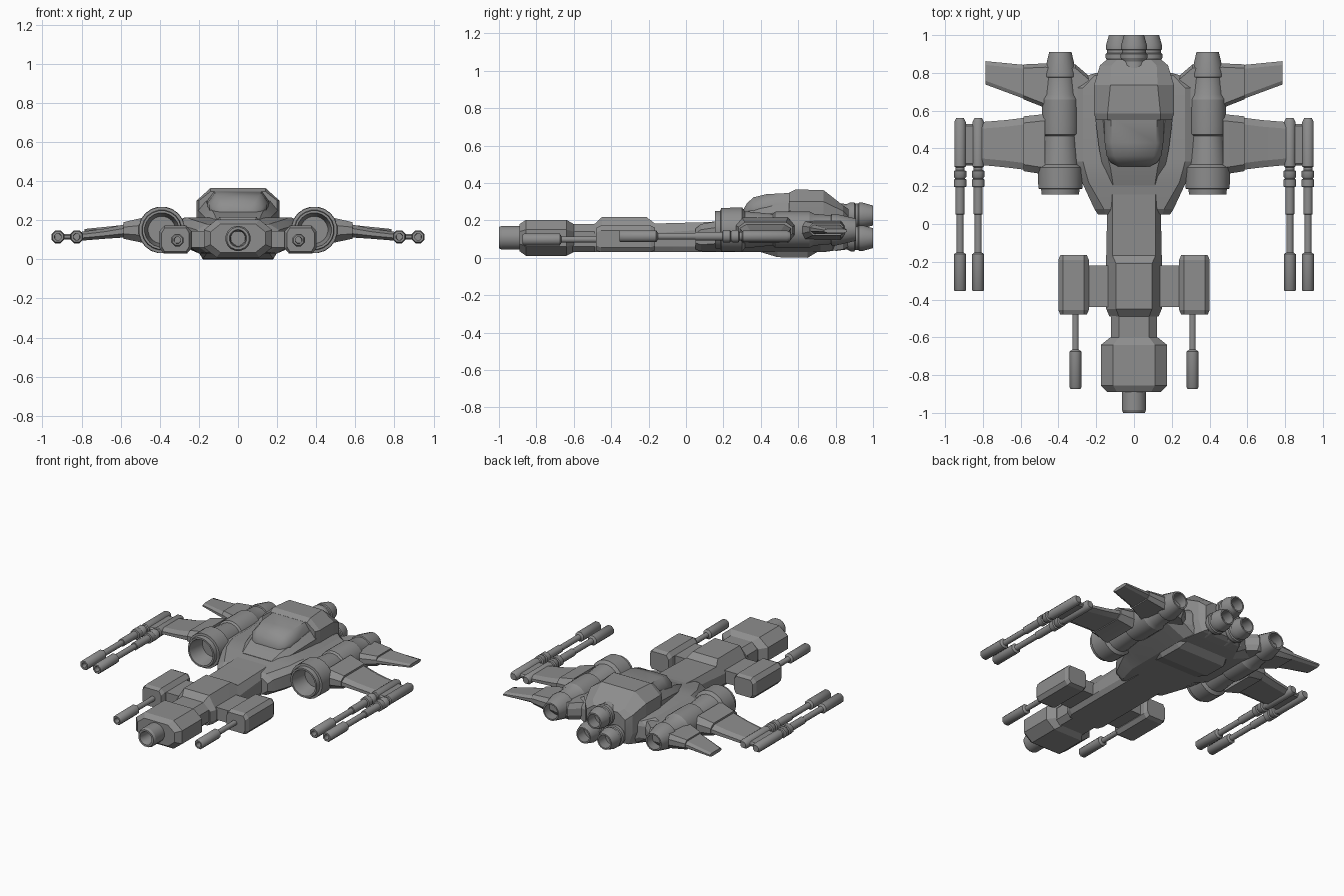
import bpy, bmesh, math

grey = bpy.data.materials.new("dark_grey")
grey.diffuse_color = (.27, .27, .27, 1)


def build(name, rings, mirror=False, angle=30, cap=True):
    """Skin a list of closed rings into one mesh object."""
    bm = bmesh.new()
    vs = [[bm.verts.new(p) for p in r] for r in rings]
    n = len(rings[0])
    for a, b in zip(vs, vs[1:]):
        for i in range(n):
            j = (i + 1) % n
            bm.faces.new((a[i], a[j], b[j], b[i]))
    if cap:
        bm.faces.new(vs[0])
        bm.faces.new(vs[-1])
    bmesh.ops.remove_doubles(bm, verts=bm.verts, dist=1e-5)
    bmesh.ops.recalc_face_normals(bm, faces=bm.faces)
    me = bpy.data.meshes.new(name)
    bm.to_mesh(me)
    bm.free()
    for p in me.polygons:
        p.use_smooth = True
    me.set_sharp_from_angle(angle=math.radians(angle))
    me.materials.append(grey)
    ob = bpy.data.objects.new(name, me)
    bpy.context.collection.objects.link(ob)
    if mirror:
        ob.modifiers.new("mirror", "MIRROR")
    return ob


def lathe(name, x, z, profile, sides=16, mirror=False):
    """Revolve (y, radius) pairs around a line parallel to y."""
    rings = []
    for y, r in profile:
        r = max(r, 1e-7)
        rings.append([(x + r * math.cos((i + .5) * math.tau / sides), y,
                       z + r * math.sin((i + .5) * math.tau / sides)) for i in range(sides)])
    return build(name, rings, mirror, 24 if sides > 10 else 50, cap=False)


def hull(name, sections, cx=0, mirror=False, angle=15):
    """Eight-sided sections: y, bottom/mid/top half widths, bottom/low/high/top z."""
    rings = []
    for y, wb, wm, wt, z0, z1, z2, z3 in sections:
        half = [(wb, z0), (wm, z1), (wm, z2), (wt, z3)]
        rings.append([(cx + w, y, z) for w, z in half] +
                     [(cx - w, y, z) for w, z in reversed(half)])
    return build(name, rings, mirror, angle)


def wing(name, sections, edge=.035):
    """Bevel-edged wing panel: x, front y, back y, bottom z, top z."""
    rings = []
    for x, y0, y1, z0, z1 in sections:
        a, b = z0 + (z1 - z0) * .3, z0 + (z1 - z0) * .7
        rings.append([(x, y0, a), (x, y0 + edge, z0), (x, y1 - edge, z0), (x, y1, a),
                      (x, y1, b), (x, y1 - edge, z1), (x, y0 + edge, z1), (x, y0, b)])
    return build(name, rings, True, 15)


# Nose
lathe("nose_tip", 0, .107, [(-.9, 0), (-.9, .037), (-.985, .04), (-1, .045), (-1, .058),
                            (-.985, .065), (-.86, .065), (-.86, 0)])
hull("nose_block", [(-.89, .09, .14, .09, .035, .075, .14, .18),
                    (-.855, .11, .175, .11, .01, .06, .15, .203),
                    (-.64, .11, .175, .11, .01, .06, .15, .203),
                    (-.60, .08, .125, .08, .03, .07, .14, .18)])
hull("nose_neck", [(-.63, .09, .122, .08, .03, .06, .14, .18),
                   (-.46, .09, .122, .08, .03, .06, .14, .18)])

# Forward fuselage
hull("forward_block", [(-.49, .11, .13, .08, .03, .06, .13, .18),
                       (-.45, .125, .147, .095, .03, .06, .13, .217),
                       (-.21, .125, .147, .095, .03, .06, .13, .217),
                       (-.165, .125, .147, .115, .03, .06, .13, .182)])
hull("fuselage", [(-.2, .125, .147, .115, .03, .06, .13, .182),
                  (.1, .125, .142, .115, .03, .06, .15, .19),
                  (.4, .125, .142, .115, .03, .06, .16, .21)])

# Front side pods, arms and guns
hull("pod_arm", [(-.44, .07, .07, .07, .06, .065, .14, .145),
                 (-.22, .07, .07, .07, .06, .065, .14, .145)], .19, True)
hull("side_pod", [(-.48, .055, .07, .055, .04, .065, .135, .16),
                  (-.455, .06, .081, .055, .03, .055, .145, .172),
                  (-.19, .06, .081, .055, .03, .055, .145, .172),
                  (-.165, .055, .07, .055, .04, .065, .135, .16)], .32, True)
lathe("pod_gun", .31, .098, [(-.83, 0), (-.83, .017), (-.873, .018), (-.873, .028),
                             (-.865, .034), (-.675, .034), (-.665, .018), (-.45, .018),
                             (-.45, 0)], 8, True)

# Wide hull slab carrying the engines
hull("hull_slab", [(.05, .14, .19, .15, .045, .08, .13, .155),
                   (.08, .16, .21, .16, .035, .07, .15, .18),
                   (.22, .2, .275, .24, .03, .08, .17, .205),
                   (.29, .2, .305, .26, .03, .09, .18, .215),
                   (.33, .2, .34, .27, .03, .09, .18, .215),
                   (.72, .2, .34, .27, .03, .09, .18, .215),
                   (.785, .17, .25, .21, .04, .09, .17, .20),
                   (.80, .15, .20, .17, .06, .09, .17, .18)])

# Central body, belly keel, canopy
hull("cockpit_body", [(.205, .1, .125, .11, .1, .15, .18, .205),
                      (.30, .14, .165, .125, .06, .12, .21, .24),
                      (.40, .16, .185, .15, .04, .12, .23, .265),
                      (.56, .18, .205, .165, .03, .12, .25, .30)])
hull("rear_hump", [(.55, .18, .2, .14, .03, .14, .30, .347),
                   (.585, .19, .212, .14, .03, .14, .30, .365),
                   (.735, .19, .212, .125, .03, .14, .30, .362),
                   (.84, .15, .18, .12, .045, .12, .25, .28),
                   (.87, .12, .145, .09, .06, .12, .22, .26)])
hull("belly_keel", [(.40, .16, .19, .19, .03, .05, .08, .09),
                    (.49, .18, .21, .2, .003, .05, .08, .09),
                    (.65, .18, .21, .2, 0, .05, .08, .09),
                    (.70, .16, .2, .19, .03, .05, .08, .09)])
hull("canopy", [(.305, .06, .085, .06, .2, .22, .245, .255),
                (.325, .09, .122, .085, .2, .22, .262, .29),
                (.36, .11, .145, .105, .2, .23, .28, .323),
                (.43, .12, .155, .118, .2, .24, .29, .34),
                (.565, .12, .158, .122, .2, .25, .30, .347)], angle=50)

# Three main rear nozzles
main = [(.80, 0), (.80, .07), (.86, .062), (.88, .072), (.90, .072), (.905, .064), (.92, .064),
        (.925, .07), (.945, .07), (1.0, .054), (1.0, .044), (.92, .05), (.92, 0)]
lathe("top_nozzle", 0, .226, main)
lathe("lower_nozzle", .08, .105, main, mirror=True)

# Side engines with open intake and open exhaust
lathe("side_engine", .39, .15,
      [(.27, 0), (.27, .07), (.18, .083), (.155, .088), (.155, .1), (.185, .103), (.187, .118),
       (.30, .12), (.315, .1), (.465, .085), (.475, .097), (.52, .099), (.66, .098), (.685, .086),
       (.775, .078), (.778, .086), (.80, .086), (.91, .06), (.91, .05), (.83, .056), (.83, 0)],
      20, True)

# Wings
wing("wing_root", [(.472, .262, .58, .08, .215), (.49, .265, .58, .085, .212),
                   (.585, .28, .57, .105, .19)])
wing("front_wing", [(.56, .285, .565, .113, .183), (.68, .30, .55, .105, .157),
                    (.805, .312, .54, .095, .14)])
wing("rear_wing_root", [(.24, .60, .785, .085, .20), (.31, .60, .845, .085, .20),
                        (.47, .615, .85, .10, .195), (.585, .66, .845, .12, .185)], .02)
wing("rear_wing", [(.56, .655, .84, .127, .178), (.785, .738, .862, .132, .155)], .02)

# Wingtip twin guns and their connector
gun = [(-.31, 0), (-.31, .017), (-.355, .018), (-.355, .03), (-.35, .034), (-.16, .034),
       (-.15, .02), (.05, .02), (.052, .026), (.195, .026), (.198, .036), (.235, .036),
       (.24, .028), (.25, .036), (.28, .036), (.285, .026), (.3, .026), (.305, .033),
       (.54, .033), (.56, .022), (.56, 0)]
for name, x in (("inner_gun", .825), ("outer_gun", .921)):
    lathe(name, x, .115, gun, 8, True)
wing("gun_link", [(.8, .31, .53, .1, .13), (.92, .31, .53, .1, .13)], .01)
